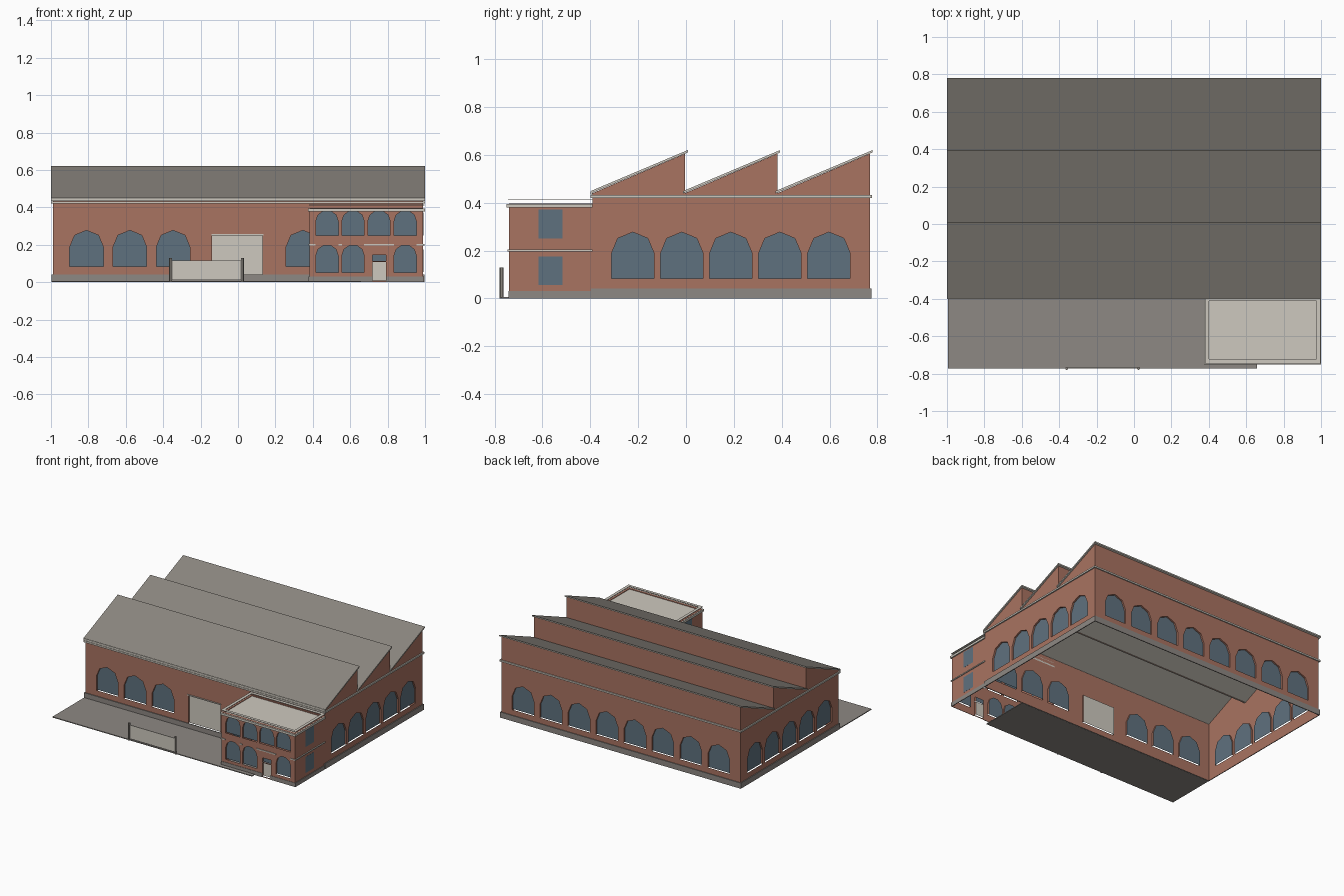
import bpy, bmesh, math
from mathutils import Vector
from mathutils.geometry import tessellate_polygon

if "Cube" in bpy.data.objects:
    bpy.data.objects.remove(bpy.data.objects["Cube"])


def material(name, hexcode):
    m = bpy.data.materials.new(name)
    srgb = [int(hexcode[i:i + 2], 16) / 255 for i in (0, 2, 4)]
    m.diffuse_color = [((c + 0.055) / 1.055) ** 2.4 for c in srgb] + [1]
    m.use_nodes = True
    m.node_tree.nodes["Principled BSDF"].inputs["Base Color"].default_value = m.diffuse_color
    return m


BRICK = material("brick", "A97361")
GLASS = material("glass blue", "5F717E")
ROOF = material("roof grey", "8B867F")
PALE = material("pale concrete", "CEC9BF")
STONE = material("stone grey", "8D8883")


def make(name, verts, faces, mat):
    me = bpy.data.meshes.new(name)
    me.from_pydata([tuple(v) for v in verts], [], faces)
    me.materials.append(mat)
    ob = bpy.data.objects.new(name, me)
    bpy.context.collection.objects.link(ob)
    return ob


def boxes(name, specs, mat):
    """One object made of boxes given as (x0, x1, y0, y1, z0, z1)."""
    verts, faces = [], []
    for x0, x1, y0, y1, z0, z1 in specs:
        n = len(verts)
        verts += [(x, y, z) for z in (z0, z1) for x, y in ((x0, y0), (x1, y0), (x1, y1), (x0, y1))]
        quads = [(3, 2, 1, 0), (4, 5, 6, 7)] + [(i, (i + 1) % 4, (i + 1) % 4 + 4, i + 4) for i in range(4)]
        faces += [tuple(n + i for i in q) for q in quads]
    return make(name, verts, faces, mat)


def ring(name, x0, x1, y0, y1, z0, z1, w, mat):
    """Rectangular band with an open middle."""
    return boxes(name, [(x0, x1, y0, y0 + w, z0, z1), (x0, x1, y1 - w, y1, z0, z1),
                        (x0, x0 + w, y0 + w, y1 - w, z0, z1), (x1 - w, x1, y0 + w, y1 - w, z0, z1)], mat)


def arch(u, half, z0, top, segs=4):
    """Window outline, starting and ending on the sill."""
    spring = top - half
    pts = [(u - half, z0), (u + half, z0)]
    return pts + [(u + half * math.cos(a), spring + half * math.sin(a))
                  for a in (math.pi * i / segs for i in range(segs + 1))]


def rect(u0, u1, z0, z1):
    return [(u0, z0), (u1, z0), (u1, z1), (u0, z1)]


def wall(name, origin, udir, outline, windows=(), doors=(), depth=0.012):
    """Wall sheet with openings, recessed panels and reveals above the sill."""
    o, u, z = Vector(origin), Vector(udir), Vector((0, 0, 1))
    inward = -u.cross(z)
    at = lambda p, d=0.0: o + u * p[0] + z * p[1] + inward * d
    loops = [outline] + list(windows) + list(doors)
    flat = [p for l in loops for p in l]
    tris = []
    for a, b, c in tessellate_polygon([[Vector((p[0], p[1], 0)) for p in l] for l in loops]):
        pa, pb, pc = flat[a], flat[b], flat[c]
        area = (pb[0] - pa[0]) * (pc[1] - pa[1]) - (pb[1] - pa[1]) * (pc[0] - pa[0])
        tris.append((a, b, c) if area > 0 else (a, c, b))
    verts = [at(p) for p in flat]
    for l in loops[1:]:
        n, k = len(verts), len(l)
        verts += [at(p) for p in l] + [at(p, depth) for p in l]
        tris += [(n + i, n + (i + 1) % k, n + k + (i + 1) % k, n + k + i) for i in range(1, k)]
    make(name, verts, tris, BRICK)
    for kind, group, mat in (("windows", windows, GLASS), ("door", doors, PALE)):
        verts, faces = [], []
        for l in group:
            faces.append(tuple(range(len(verts), len(verts) + len(l))))
            verts += [at(p, depth) for p in l]
        if faces:
            make(f"{name}_{kind}", verts, faces, mat)


# --- Main hall ---
X, Y0, Y1 = 0.99, -0.39, 0.769
BAY = (Y1 - Y0) / 3
LOW, HIGH = 0.44, 0.605
long_windows = [arch(-0.8096 + 0.2313 * k, 0.09, 0.083, 0.277) for k in range(8)]
side_u = [0.1875 + 0.205 * (k - 2) for k in range(5)]

wall("hall_front_wall", (0, Y0, 0), (1, 0, 0), rect(-X, X, 0, LOW),
     long_windows[:3] + long_windows[5:], [rect(-0.138, 0.13, 0.04, 0.25)])
wall("hall_back_wall", (0, Y1, 0), (-1, 0, 0), rect(-X, X, 0, HIGH), long_windows)
gable = [(Y0, 0), (Y1, 0)]
for k in (2, 1, 0):
    gable += [(Y0 + BAY * (k + 1), HIGH), (Y0 + BAY * k, LOW)]
wall("hall_right_wall", (X, 0, 0), (0, 1, 0), gable, [arch(u, 0.089, 0.083, 0.277) for u in side_u])
wall("hall_left_wall", (-X, 0, 0), (0, -1, 0), [(-u, z) for u, z in reversed(gable)],
     [arch(-u, 0.089, 0.083, 0.277) for u in side_u])
for k in (1, 2):
    wall(f"sawtooth_wall_{k}", (0, Y0 + BAY * k, 0), (-1, 0, 0), rect(-X, X, LOW, HIGH))

# Sawtooth roof slabs: pale concrete with grey covering on top
for k in range(3):
    ya, yb = Y0 + BAY * k - 0.008, Y0 + BAY * (k + 1) + 0.011
    za, zb = LOW - 0.001, HIGH + 0.005
    prof = [(ya, za), (yb, zb), (yb, zb + 0.01), (ya, za + 0.01)]
    verts = [(x, y, z) for x in (-1, 1) for y, z in prof]
    faces = [(2, 3, 7, 6), (0, 3, 2, 1), (4, 5, 6, 7), (1, 2, 6, 5), (3, 0, 4, 7), (0, 1, 5, 4)]
    slab = make(f"roof_slab_{k + 1}", verts, faces, ROOF)
    slab.data.materials.append(PALE)
    for p in slab.data.polygons:
        p.material_index = 0 if p.index == 0 else 1
boxes("front_gutter", [(-1, 1, -0.4, -0.391, 0.434, 0.447)], PALE)
ring("hall_cornice", -1, 1, -0.4, 0.777, 0.42, 0.432, 0.009, PALE)
ring("hall_plinth", -0.996, 0.996, -0.397, 0.775, 0, 0.042, 0.0058, STONE)
boxes("hall_door_lintel", [(-0.143, 0.135, -0.397, -0.391, 0.25, 0.257)], PALE)

# --- Office annex ---
AX, AY, AH = 0.383, -0.74, 0.385
cols = [0.476, 0.615, 0.754, 0.894]
wall("annex_front_wall", (0, AY, 0), (1, 0, 0), rect(AX, X, 0, AH + 0.005),
     [arch(u, 0.06, 0.25, 0.384, 5) for u in cols] +
     [arch(u, 0.06, 0.053, 0.2, 5) for u in cols if u != 0.754] +
     [rect(0.72, 0.79, 0.112, 0.145)], [rect(0.72, 0.79, 0.008, 0.108)])
wall("annex_right_wall", (X, 0, 0), (0, 1, 0), rect(AY, Y0, 0, AH))
wall("annex_left_wall", (AX, 0, 0), (0, -1, 0), rect(-Y0, -AY, 0, AH))
boxes("annex_side_windows", [(x - 0.0007, x + 0.0007, -0.617, -0.517, z0, z1)
                             for x in (AX, X) for z0, z1 in ((0.055, 0.175), (0.25, 0.372))], GLASS)
boxes("annex_roof", [(AX, X, AY, Y0, 0.386, 0.392)], PALE)
ring("annex_cornice", 0.375, 0.999, -0.75, Y0, 0.379, 0.395, 0.0095, PALE)
ring("annex_wall_top", 0.385, 0.99, -0.74, Y0, 0.392, 0.396, 0.0135, BRICK)
ring("annex_coping", 0.38, 0.997, -0.745, Y0, 0.411, 0.414, 0.022, PALE)
# String course, broken by the lower arches
boxes("string_course",
      [(a, b, AY - 0.006, AY - 0.0005, 0.197, 0.205)
       for a, b in ((0.376, 0.415), (0.536, 0.555), (0.675, 0.834), (0.954, 0.997))] +
      [(AX - 0.007, AX - 0.0005, AY, Y0, 0.197, 0.205), (X + 0.0005, X + 0.007, AY, Y0, 0.197, 0.205)], PALE)
# Plinth, broken by the entrance
boxes("annex_plinth", [(0.378, 0.72, -0.743, -0.7402, 0, 0.03), (0.79, 0.995, -0.743, -0.7402, 0, 0.03),
                       (0.378, 0.3828, -0.7402, Y0, 0, 0.03), (0.9902, 0.995, -0.7402, Y0, 0, 0.03)], STONE)

# --- Yard and gate ---
boxes("yard", [(-0.994, 0.657, -0.773, -0.398, 0, 0.006)], STONE)
boxes("gate_panel", [(-0.355, 0.02, -0.772, -0.767, 0.012, 0.115)], PALE)
for side, x in (("left", -0.36), ("right", 0.024)):
    bpy.ops.mesh.primitive_cylinder_add(vertices=12, radius=0.008, depth=0.13, location=(x, -0.772, 0.065))
    bpy.ops.object.shade_smooth_by_angle()
    post = bpy.context.object
    post.name = f"gate_post_{side}"
    post.data.materials.append(ROOF)
